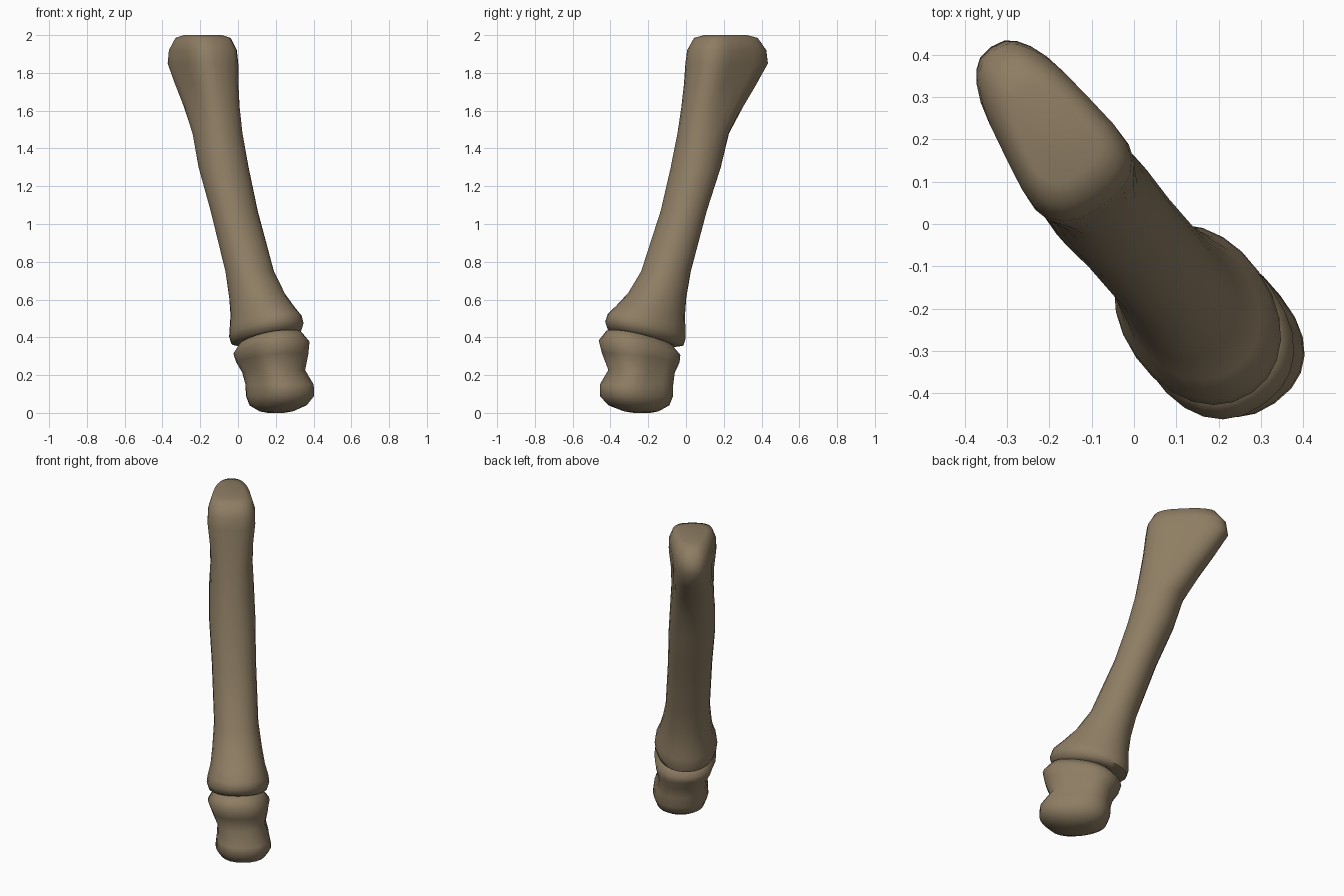
import bpy, bmesh, math

if "Cube" in bpy.data.objects:
    bpy.data.objects.remove(bpy.data.objects["Cube"])

bone = bpy.data.materials.new("bone brown")
bone.diffuse_color = (0.27, 0.205, 0.125, 1)
bone.use_nodes = True
bone.node_tree.nodes["Principled BSDF"].inputs["Base Color"].default_value = bone.diffuse_color
N = 24
S, C = math.sin(math.radians(35)), math.cos(math.radians(35))


def ramp(x, lo, hi):
    return min(1, max(0, (x - lo) / (hi - lo)))


def bump(x, mid, width):
    return math.exp(-((x - mid) / width) ** 2)


def power(c, n):
    return math.copysign(abs(c) ** (2 / n), c)


def loft(name, rings, rule):
    """Skin rings given as (z, middle, half depth, half width) along the front-right axis.
    rule(z) gives tilt, sideways shift, squareness, taper and side groove."""
    bm = bmesh.new()
    loops = []
    for z, mid, a, b in rings:
        tilt, shift, square, taper, groove = rule(z)
        loop = []
        for i in range(N):
            t = math.tau * i / N
            c, s = power(math.cos(t), square), power(math.sin(t), square)
            w = b * s * (1 + taper * (c - 0.5)) * (1 - groove * bump(c, 0, 0.5))
            u, v = mid + a * c, shift + w
            loop.append(bm.verts.new((S * u + C * v, S * v - C * u, z + tilt * a * c)))
        loops.append(loop)
    for p, q in zip(loops, loops[1:]):
        for i in range(N):
            j = (i + 1) % N
            bm.faces.new((p[i], p[j], q[j], q[i]))
    bm.faces.new(loops[0])
    bm.faces.new(loops[-1])
    bmesh.ops.recalc_face_normals(bm, faces=bm.faces)
    mesh = bpy.data.meshes.new(name)
    bm.to_mesh(mesh)
    bm.free()
    obj = bpy.data.objects.new(name, mesh)
    bpy.context.collection.objects.link(obj)
    mesh.materials.append(bone)
    bpy.ops.object.select_all(action='DESELECT')
    obj.select_set(True)
    bpy.context.view_layer.objects.active = obj
    bpy.ops.object.shade_smooth_by_angle(angle=math.radians(60))


def long_rule(z):
    head = ramp(z, 1.45, 1.85)
    return (0.22 * ramp(z, 0.75, 0.48),
            -0.037 * ramp(z, 0.5, 1.4), 2.1 + 0.6 * head,
            0.25 * head, 0.14 * bump(z, 1.78, 0.13))


def short_rule(z):
    return (0.25 * ramp(z, 0.18, 0.39), 0.03 * ramp(z, 0.38, 0.13), 2.3,
            0.08 * bump(z, 0.13, 0.07), 0.16 * bump(z, 0.22, 0.08))


# Long bone: head, shaft, flared base
loft("long_bone", [
    (2.0, -0.29, 0.12, 0.085),
    (1.985, -0.295, 0.18, 0.12),
    (1.92, -0.302, 0.225, 0.145),
    (1.85, -0.302, 0.235, 0.15),
    (1.74, -0.256, 0.205, 0.14),
    (1.62, -0.2, 0.172, 0.128),
    (1.48, -0.138, 0.137, 0.128),
    (1.3, -0.086, 0.131, 0.131),
    (1.07, -0.002, 0.119, 0.125),
    (0.75, 0.122, 0.132, 0.125),
    (0.62, 0.183, 0.157, 0.14),
    (0.54, 0.227, 0.19, 0.153),
    (0.48, 0.255, 0.218, 0.171),
    (0.44, 0.262, 0.225, 0.177),
    (0.4, 0.26, 0.212, 0.166),
    (0.385, 0.26, 0.17, 0.13),
], long_rule)

# Short toe bone: domed rim, narrow waist, rounded end
loft("short_bone", [
    (0.415, 0.3, 0.08, 0.07),
    (0.395, 0.3, 0.18, 0.145),
    (0.345, 0.303, 0.222, 0.177),
    (0.29, 0.3, 0.21, 0.17),
    (0.22, 0.3, 0.177, 0.155),
    (0.15, 0.335, 0.2, 0.165),
    (0.09, 0.338, 0.2, 0.163),
    (0.04, 0.325, 0.165, 0.135),
    (0.008, 0.31, 0.09, 0.082),
    (0.0, 0.305, 0.045, 0.038),
], short_rule)
